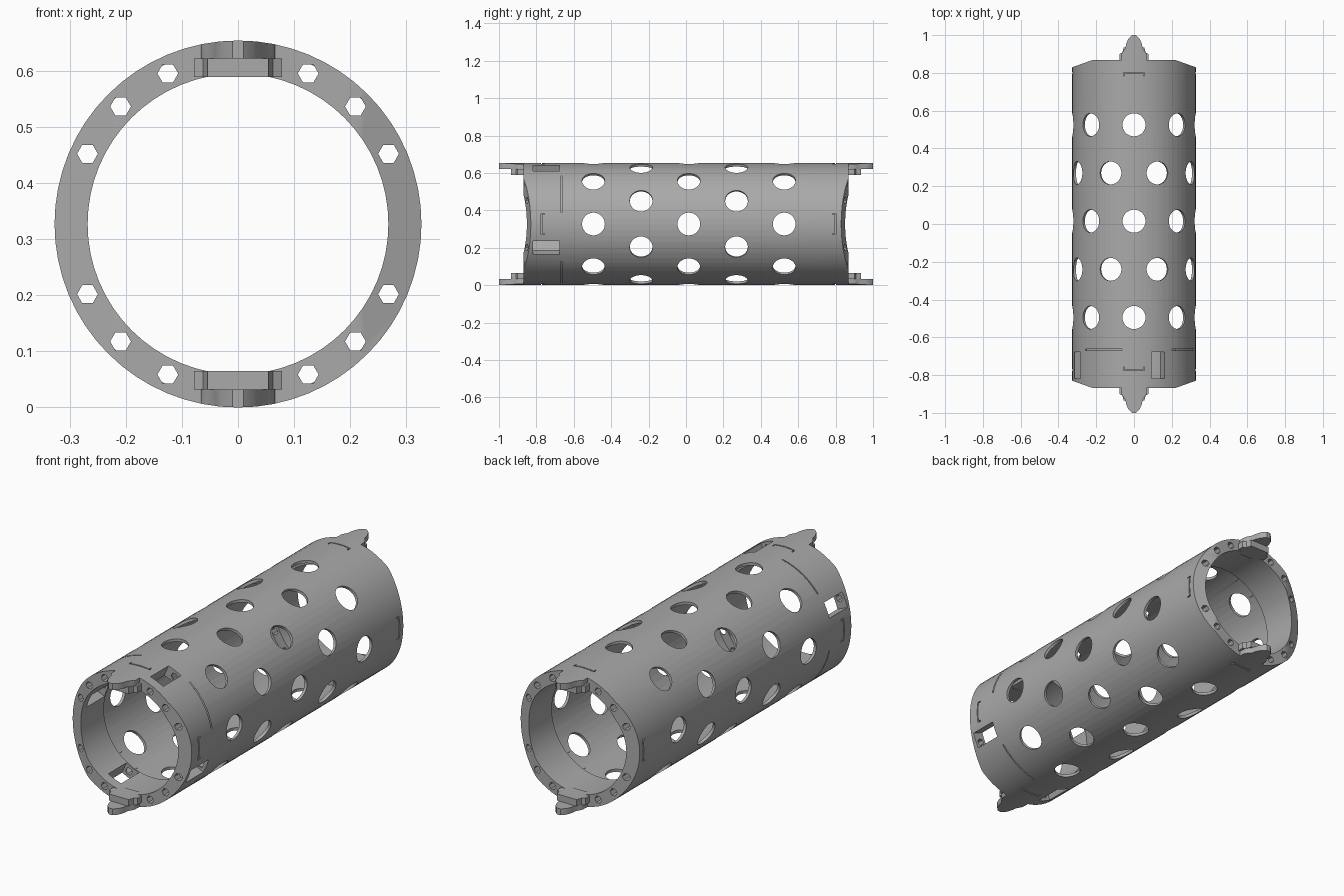
import bpy, bmesh, math
from math import sin, cos, pi, radians
from mathutils import Matrix

if "Cube" in bpy.data.objects:
    bpy.data.objects.remove(bpy.data.objects["Cube"])

R, BORE, THIN, C, END, STEP = 0.327, 0.268, 0.313, 0.327, 0.868, 0.67

grey = bpy.data.materials.new("plain_grey")
grey.diffuse_color = (0.40, 0.40, 0.40, 1)
grey.use_nodes = True
grey.node_tree.nodes["Principled BSDF"].inputs["Base Color"].default_value = grey.diffuse_color

# frames: local z along the world y axis, or pointing radially out of the tube
ALONG = Matrix(((1, 0, 0, 0), (0, 0, 1, 0), (0, 1, 0, C), (0, 0, 0, 1)))


def radial(deg):
    return Matrix.Translation((0, 0, C)) @ Matrix.Rotation(pi / 2 - radians(deg), 4, 'Y')


def prism(bm, pts, m, lo, hi):
    a = [bm.verts.new(m @ Matrix.Translation((x, y, lo)).translation) for x, y in pts]
    b = [bm.verts.new(m @ Matrix.Translation((x, y, hi)).translation) for x, y in pts]
    n = len(pts)
    bm.faces.new(a)
    bm.faces.new(b)
    for i in range(n):
        j = (i + 1) % n
        bm.faces.new((a[i], a[j], b[j], b[i]))


def ngon(r, n, cx=0.0, cy=0.0):
    return [(cx + r * cos(2 * pi * i / n), cy + r * sin(2 * pi * i / n)) for i in range(n)]


def rect(x0, x1, y0, y1):
    return [(x0, y0), (x1, y0), (x1, y1), (x0, y1)]


def finish(bm, name):
    bmesh.ops.recalc_face_normals(bm, faces=bm.faces[:])
    me = bpy.data.meshes.new(name)
    bm.to_mesh(me)
    bm.free()
    ob = bpy.data.objects.new(name, me)
    bpy.context.collection.objects.link(ob)
    me.materials.append(grey)
    return ob


def activate(ob):
    bpy.ops.object.select_all(action='DESELECT')
    ob.select_set(True)
    bpy.context.view_layer.objects.active = ob


def boolean(ob, cutter, op='DIFFERENCE'):
    activate(ob)
    mod = ob.modifiers.new("cut", 'BOOLEAN')
    mod.object, mod.operation, mod.solver = cutter, op, 'EXACT'
    bpy.ops.object.modifier_apply(modifier=mod.name)
    bpy.data.objects.remove(cutter)


def smooth(ob):
    activate(ob)
    bpy.ops.object.shade_smooth_by_angle(angle=radians(30))


# tube shell: thick collars at both ends, thin wall between
bm = bmesh.new()
profile = [(R, -END), (R, -STEP), (R, STEP), (R, END), (BORE, END), (BORE, STEP),
           (THIN, STEP), (THIN, -STEP), (BORE, -STEP), (BORE, -END)]
SEG = 64
rings = [[bm.verts.new((r * cos(2 * pi * i / SEG), y, C + r * sin(2 * pi * i / SEG)))
          for r, y in profile] for i in range(SEG)]
for i in range(SEG):
    p, q = rings[i], rings[(i + 1) % SEG]
    for k in range(len(profile)):
        m = (k + 1) % len(profile)
        bm.faces.new((p[k], p[m], q[m], q[k]))
tube = finish(bm, "perforated_tube")

# round holes in staggered rows, collar windows, sloped end cuts
bm = bmesh.new()
for row in range(-2, 3):
    y = 0.015 + row * 0.255
    for k in range(8):
        prism(bm, ngon(0.061, 28, 0, y), radial(45 * k + (22.5 if row % 2 else 0)), 0.22, 0.4)
for k in range(4):
    prism(bm, rect(-0.038, 0.038, -0.818, -0.677), radial(67 + 90 * k), 0.2, 0.4)
for sx in (-1, 1):
    for sy in (-1, 1):
        wedge = [(0.22, 0.868), (0.34, 0.825), (0.34, 0.95), (0.22, 0.95)]
        prism(bm, [(x * sx, y * sy) for x, y in wedge], Matrix(), -0.1, 0.8)
boolean(tube, finish(bm, "hole_cutter"))

# hexagonal bolt holes through the collars
bm = bmesh.new()
for a in (25, 45, 65):
    for base in (0, 180):
        for s in (-1, 1):
            t = radians(base + s * a)
            hexagon = ngon(0.0185, 6, 0.296 * cos(t), 0.296 * sin(t))
            prism(bm, hexagon, ALONG, -0.95, -0.6)
            prism(bm, hexagon, ALONG, 0.6, 0.95)
boolean(tube, finish(bm, "bolt_cutter"))

# thin clip slots and seam arcs
bm = bmesh.new()
w, t = 0.056, 0.006
for k in range(4):
    for y0, d in ((0.803, -1), (-0.776, 1)):
        u = [(-w, 0), (w, 0), (w, 0.02), (w - t, 0.02), (w - t, t),
             (t - w, t), (t - w, 0.02), (-w, 0.02)]
        prism(bm, [(x, y0 + d * y) for x, y in u], radial(90 * k), 0.305, 0.35)
    angs = [radians(90 * k + 11 + 41 * i / 12) for i in range(13)]
    arc = [(0.345 * cos(a), 0.345 * sin(a)) for a in angs]
    arc += [(0.318 * cos(a), 0.318 * sin(a)) for a in reversed(angs)]
    prism(bm, arc, ALONG, -0.669, -0.663)
boolean(tube, finish(bm, "slot_cutter"))
smooth(tube)

# pointed lugs, top and bottom of each end
tip = [(0.068, 0.84), (0.066, 0.90), (0.057, 0.915), (0.046, 0.93), (0.041, 0.955),
       (0.029, 0.982), (0.010, 1.0)]
base = [(0.078, 0.84), (0.078, 0.90), (0.062, 0.908), (0.054, 0.935)]


def mirrored(pts):
    return pts + [(-x, y) for x, y in reversed(pts)]


for vname, av in (("upper", 0), ("lower", pi)):
    for hname, ah in (("back", 0), ("front", pi)):
        m = (Matrix.Translation((0, 0, C)) @ Matrix.Rotation(ah, 4, 'Z')
             @ Matrix.Rotation(av, 4, 'Y'))
        bm = bmesh.new()
        prism(bm, mirrored(tip), m, 0.295, 0.34)
        lug = finish(bm, f"{vname}_{hname}_lug_tip")
        bm = bmesh.new()
        prism(bm, ngon(R, SEG), ALONG, -1.2, 1.2)
        boolean(lug, finish(bm, "round_cutter"), 'INTERSECT')
        smooth(lug)
        bm = bmesh.new()
        prism(bm, mirrored(base), m, 0.262, 0.295)
        finish(bm, f"{vname}_{hname}_lug_base")
